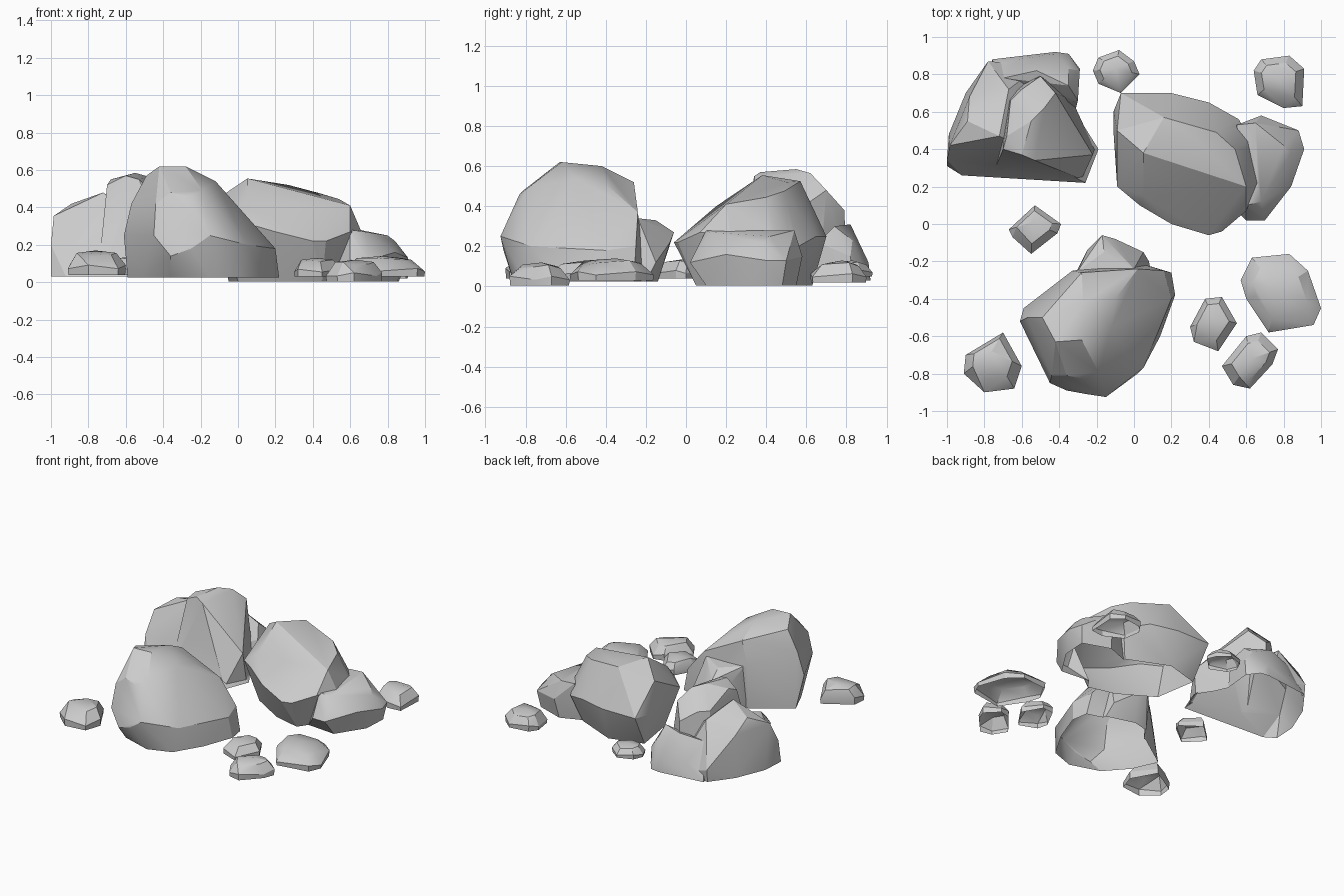
import bpy, bmesh, math
from mathutils import Vector

stone = bpy.data.materials.new("grey stone")
stone.diffuse_color = (0.6, 0.6, 0.6, 1)


def hull(name, points):
    """Closed faceted block around a few corner points."""
    bm = bmesh.new()
    for p in points:
        bm.verts.new(p)
    bmesh.ops.convex_hull(bm, input=bm.verts[:])
    loose = [v for v in bm.verts if not v.link_faces]
    bmesh.ops.delete(bm, geom=loose, context='VERTS')
    bmesh.ops.recalc_face_normals(bm, faces=bm.faces[:])
    mesh = bpy.data.meshes.new(name)
    bm.to_mesh(mesh)
    bm.free()
    mesh.materials.append(stone)
    ob = bpy.data.objects.new(name, mesh)
    bpy.context.collection.objects.link(ob)
    return ob


def rock(name, *blocks):
    """Fuse blocks into one stone shell, open underneath."""
    ob = hull(name, blocks[0])
    bpy.ops.object.select_all(action='DESELECT')
    ob.select_set(True)
    bpy.context.view_layer.objects.active = ob
    for pts in blocks[1:]:
        part = hull("block", pts)
        mod = ob.modifiers.new("fuse", 'BOOLEAN')
        mod.operation = 'UNION'
        mod.solver = 'EXACT'
        mod.object = part
        bpy.ops.object.modifier_apply(modifier=mod.name)
        bpy.data.objects.remove(part)
    bm = bmesh.new()
    bm.from_mesh(ob.data)
    low = min(v.co.z for v in bm.verts)
    under = [f for f in bm.faces
             if f.normal.z < -0.95 and f.calc_center_median().z < low + 0.02]
    bmesh.ops.delete(bm, geom=under, context='FACES')
    bm.to_mesh(ob.data)
    bm.free()
    bpy.ops.object.shade_smooth_by_angle(angle=math.radians(26))


def ground(z, outline):
    return [(x, y, z) for x, y in outline]


def pebble(name, z0, z1, top, outline):
    """Small stone: foot outline, upright waist and a tilted, smaller top."""
    c = sum((Vector(p) for p in outline), Vector((0, 0))) / len(outline)
    t = Vector(top)
    pts = []
    for i, p in enumerate(outline):
        p = Vector(p)
        pts.append((*c.lerp(p, 0.98), z0))
        pts.append((*p, z0 + (z1 - z0) * (0.25 + 0.15 * (i % 2))))
        pts.append((*t.lerp(p, 0.68), z0 + (z1 - z0) * (0.9 - 0.08 * (i % 3))))
    pts.append((*t, z1))
    rock(name, pts)


# Front boulder with a low shoulder behind it
front_main = ground(.025, [
    (-.59, -.45), (-.51, -.63), (-.37, -.79), (-.15, -.86), (.02, -.8),
    (.14, -.6), (.22, -.38), (.2, -.26), (0, -.2), (-.33, -.27)]) + [
    (-.61, -.52, .25), (-.45, -.85, .25), (-.36, -.89, .14), (-.25, -.91, .18),
    (-.15, -.925, .25), (.05, -.77, .2), (.2, -.4, .18), (.16, -.25, .2),
    (-.33, -.25, .35), (-.57, -.5, .42), (-.44, -.81, .42), (-.36, -.81, .48),
    (-.26, -.83, .46), (-.19, -.79, .49), (-.12, -.55, .54), (-.1, -.4, .51),
    (.02, -.24, .37), (-.28, -.26, .52), (-.49, -.5, .57), (-.42, -.63, .62),
    (-.28, -.62, .62), (-.27, -.42, .6)]
front_shoulder = [
    (-.33, -.3, .025), (-.25, -.17, .025), (-.13, -.14, .025), (.08, -.2, .025),
    (.1, -.3, .025), (-.17, -.06, .27), (-.25, -.14, .22), (-.1, -.08, .22),
    (.05, -.15, .12), (-.16, -.15, .33), (-.3, -.25, .34), (-.28, -.3, .34),
    (0, -.24, .34), (0, -.3, .34)]
rock("front_boulder", front_main, front_shoulder)

# Rear boulder with a smaller stone leaning on it
rear_main = ground(.005, [
    (0, .25), (.25, .1), (.45, .05), (.55, .2), (.5, .5), (.2, .63), (-.05, .56)]) + [
    (-.11, .5, .3), (-.09, .2, .3), (.03, .1, .32), (.2, 0, .27),
    (.4, -.06, .22), (.47, -.04, .22), (.6, .07, .27), (.66, .22, .27),
    (.62, .45, .25), (.56, .56, .2), (.4, .65, .25), (.2, .7, .25),
    (-.07, .7, .25), (-.11, .6, .25), (-.09, .5, .46), (.05, .38, .555),
    (.16, .57, .525), (.27, .5, .52), (.44, .49, .475), (.54, .4, .445),
    (.6, .2, .41), (.05, .15, .4)]
leaning = ground(.005, [
    (.5, .12), (.72, .1), (.85, .3), (.86, .48), (.66, .55), (.48, .48)]) + [
    (.6, .02, .12), (.7, .02, .12), (.84, .2, .16), (.91, .4, .13),
    (.88, .5, .13), (.68, .58, .15), (.6, .1, .28), (.68, .12, .27),
    (.8, .42, .25), (.84, .38, .22), (.65, .54, .28), (.55, .53, .28)]
rock("rear_boulder", rear_main, leaning)

# Left boulder: sloping block, peak and low back ledge
left_block = ground(.03, [
    (-1, .31), (-.92, .26), (-.26, .22), (-.19, .4), (-.34, .64),
    (-.5, .85), (-.78, .86), (-.9, .7), (-.99, .48)]) + [
    (-1, .34, .2), (-.985, .42, .355), (-.89, .55, .42), (-.72, .47, .48),
    (-.67, .72, .41), (-.88, .68, .33), (-.78, .87, .12)]
left_peak = ground(.03, [
    (-.75, .28), (-.28, .24), (-.21, .4), (-.33, .66), (-.5, .8), (-.7, .7)]) + [
    (-.7, .4, .52), (-.68, .47, .55), (-.6, .37, .57), (-.53, .34, .55),
    (-.55, .55, .585), (-.48, .62, .565), (-.42, .7, .48), (-.5, .79, .38),
    (-.6, .72, .45), (-.66, .66, .45), (-.22, .37, .25)]
left_ledge = ground(.03, [
    (-.31, .62), (-.29, .83), (-.35, .91), (-.42, .92), (-.58, .9), (-.76, .88),
    (-.7, .6)]) + [
    (-.3, .66, .22), (-.29, .82, .15), (-.35, .74, .3), (-.35, .83, .23),
    (-.52, .82, .31), (-.42, .91, .12), (-.62, .88, .14), (-.7, .78, .28)]
rock("left_boulder", left_block, left_peak, left_ledge)

# Scattered pebbles
pebble("back_pebble", .05, .13, (-.1, .83), [
    (-.22, .82), (-.19, .89), (-.08, .93), (0, .87), (.03, .8), (-.07, .7), (-.19, .75)])
pebble("back_right_pebble", .02, .13, (.77, .78), [
    (.64, .82), (.68, .88), (.83, .9), (.91, .83), (.9, .63), (.8, .62), (.66, .69)])
pebble("middle_pebble", .04, .14, (-.54, .01), [
    (-.67, -.03), (-.53, .1), (-.39, 0), (-.41, -.05), (-.55, -.16), (-.65, -.07)])
pebble("front_left_pebble", .04, .17, (-.76, -.68), [
    (-.91, -.8), (-.9, -.7), (-.7, -.58), (-.6, -.76), (-.64, -.88), (-.8, -.9)])
pebble("right_pebble", .03, .14, (.77, -.35), [
    (.57, -.3), (.63, -.18), (.83, -.16), (.93, -.25), (1, -.45), (.96, -.54),
    (.72, -.58), (.6, -.4)])
pebble("small_right_pebble", .03, .13, (.42, -.5), [
    (.3, -.55), (.38, -.4), (.47, -.39), (.55, -.53), (.45, -.68), (.32, -.63)])
pebble("front_right_pebble", .005, .12, (.63, -.72), [
    (.47, -.76), (.6, -.6), (.68, -.58), (.77, -.67), (.74, -.75), (.62, -.88),
    (.53, -.86)])
